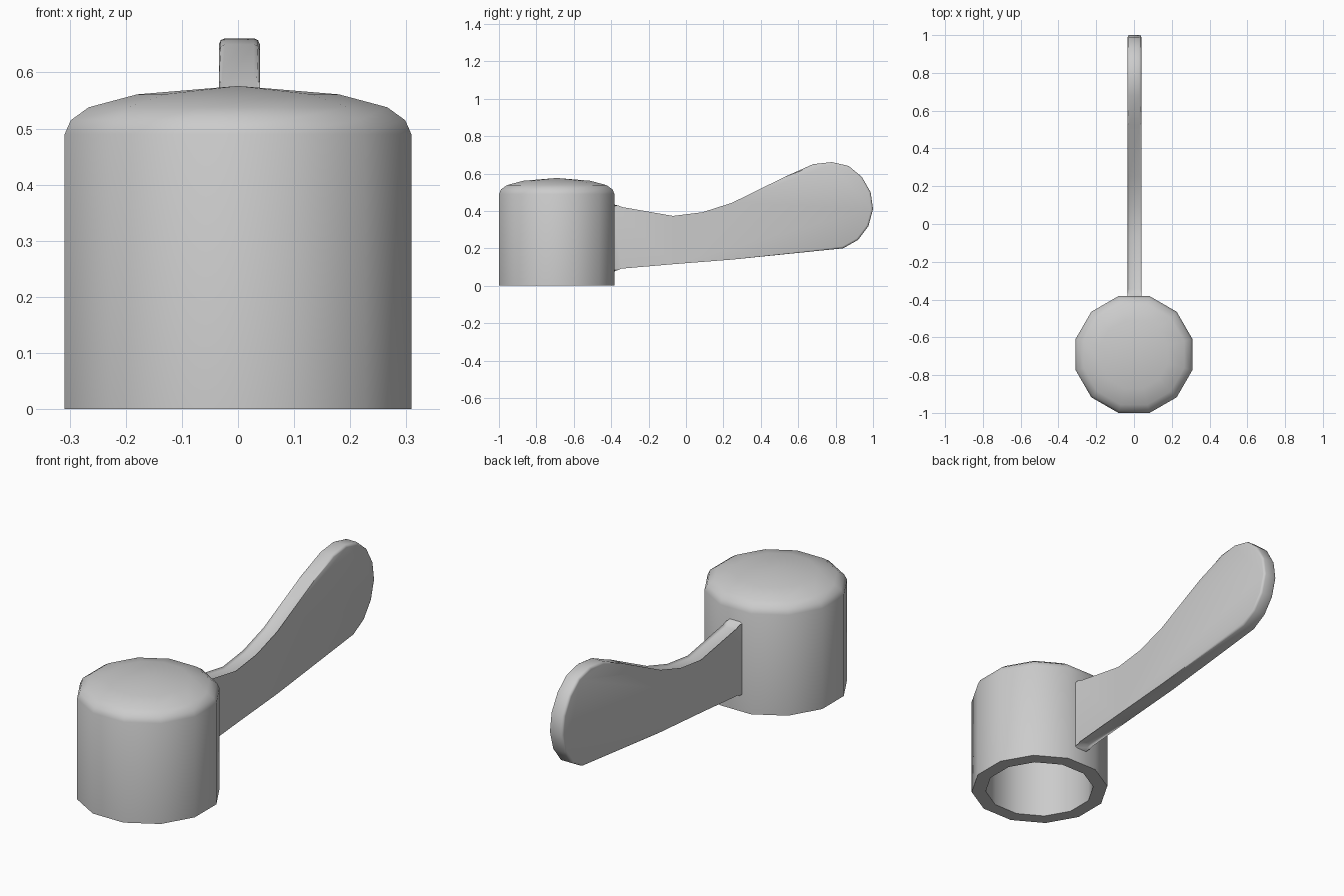
import bpy, bmesh, math

if "Cube" in bpy.data.objects:
    bpy.data.objects.remove(bpy.data.objects["Cube"])

grey = bpy.data.materials.new("light_grey")
grey.diffuse_color = (0.6, 0.6, 0.6, 1)
grey.use_nodes = True
grey.node_tree.nodes["Principled BSDF"].inputs["Base Color"].default_value = grey.diffuse_color


def finish(name, bm, angle):
    bmesh.ops.recalc_face_normals(bm, faces=bm.faces)
    mesh = bpy.data.meshes.new(name)
    bm.to_mesh(mesh)
    bm.free()
    mesh.materials.append(grey)
    ob = bpy.data.objects.new(name, mesh)
    bpy.context.collection.objects.link(ob)
    bpy.ops.object.select_all(action='DESELECT')
    ob.select_set(True)
    bpy.context.view_layer.objects.active = ob
    bpy.ops.object.shade_smooth_by_angle(angle=math.radians(angle))
    return ob


# Hollow twelve-sided hub with domed top: (distance to flat, height)
N, CY = 12, -0.691
profile = [(0.245, 0.45), (0.245, 0), (0.309, 0), (0.309, 0.49),
           (0.298, 0.515), (0.266, 0.538), (0.18, 0.561)]
bm = bmesh.new()
rings = []
for apothem, z in profile:
    r = apothem / math.cos(math.pi / N)
    rings.append([bm.verts.new((r * math.cos((i + 0.5) * math.tau / N),
                                CY + r * math.sin((i + 0.5) * math.tau / N), z))
                  for i in range(N)])
for a, b in zip(rings, rings[1:]):
    for i in range(N):
        j = (i + 1) % N
        bm.faces.new((a[i], a[j], b[j], b[i]))
for ring, z in ((rings[0], 0.45), (rings[-1], 0.576)):
    tip = bm.verts.new((0, CY, z))
    for i in range(N):
        bm.faces.new((ring[i], ring[(i + 1) % N], tip))
finish("hub", bm, 40)

# Flat paddle-shaped lever, outline in the side plane (y, z)
outline = [(-0.40, 0.445), (-0.381, 0.435), (-0.37, 0.42), (-0.345, 0.41),
           (-0.07, 0.362), (0.09, 0.382), (0.25, 0.433), (0.53, 0.583),
           (0.68, 0.65), (0.78, 0.661), (0.87, 0.64), (0.94, 0.582),
           (0.987, 0.5), (1.0, 0.41), (0.975, 0.318), (0.92, 0.245),
           (0.84, 0.2), (0.25, 0.14), (-0.07, 0.115), (-0.35, 0.102),
           (-0.37, 0.092), (-0.381, 0.077), (-0.40, 0.067)]
bm = bmesh.new()
sides = [[bm.verts.new((x, y, z)) for y, z in outline] for x in (-0.034, 0.039)]
for s in sides:
    bm.faces.new(s)
n = len(outline)
for i in range(n):
    j = (i + 1) % n
    bm.faces.new((sides[0][i], sides[0][j], sides[1][j], sides[1][i]))
# Rounded rims, leaving the end buried in the hub square
rim = [e for e in bm.edges
       if abs(e.verts[0].co.x - e.verts[1].co.x) < 1e-5
       and max(v.co.y for v in e.verts) > -0.395]
bmesh.ops.bevel(bm, geom=rim, offset=0.011, segments=2, profile=0.5,
                affect='EDGES', clamp_overlap=True)
finish("lever", bm, 50)
